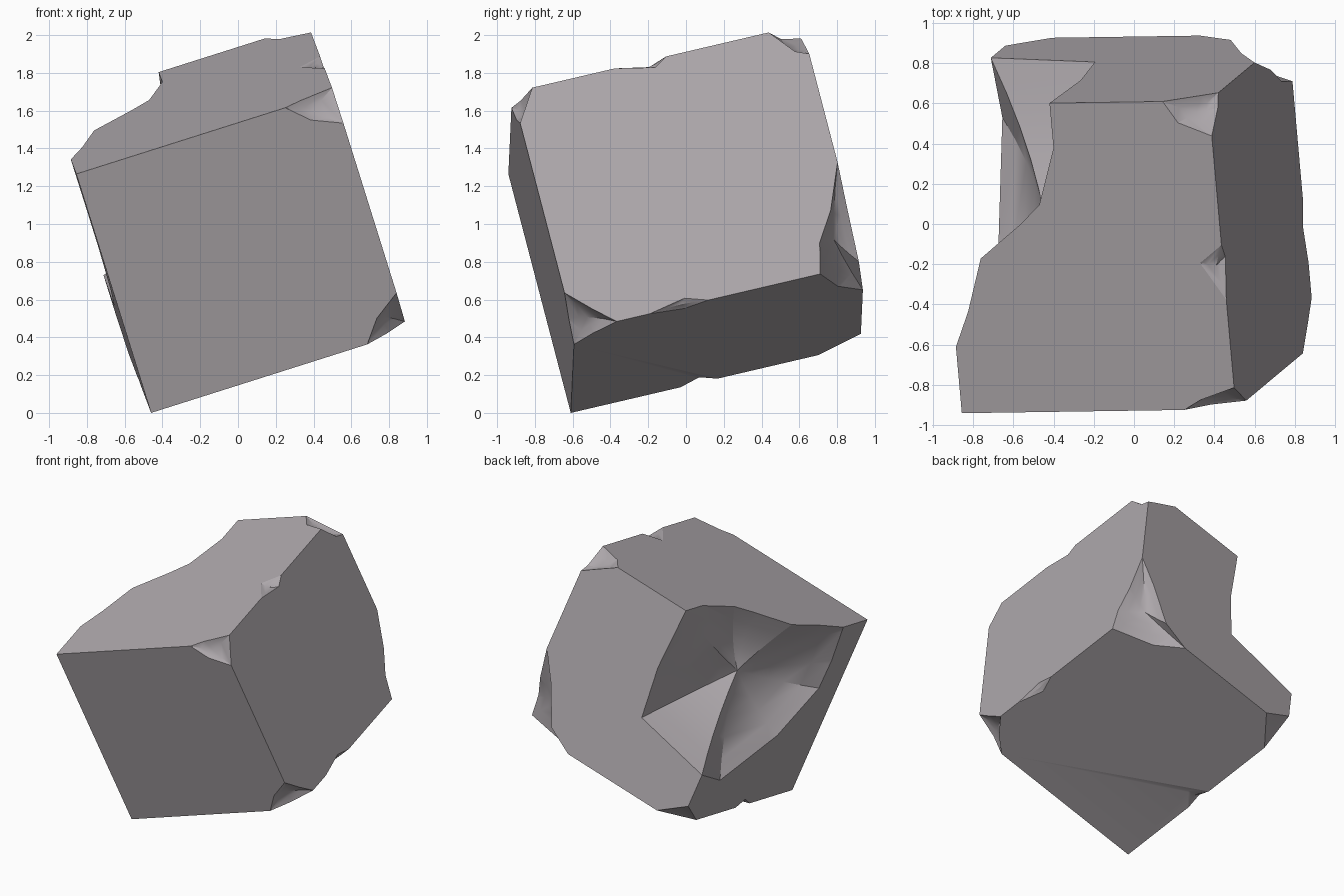
import bpy
import bmesh
from mathutils import Vector, Matrix

if "Cube" in bpy.data.objects:
    bpy.data.objects.remove(bpy.data.objects["Cube"], do_unlink=True)

# Block size: width, depth, height along its own tilted axes
W, D, H = 1.43, 1.58, 1.366
SIZE = Vector((W, D, H))

# Tilted frame standing on one corner
across = Vector((0.953, 0.014, 0.302)).normalized()
up = Vector((-0.28, -0.242, 0.93))
up = (up - across * up.dot(across)).normalized()
back = up.cross(across)
frame = Matrix((across, back, up)).transposed().to_4x4()
frame.translation = (-0.46, -0.61, 0)

stone = bpy.data.materials.new("warm_grey_stone")
stone.use_nodes = True
colour = (0.42, 0.39, 0.41, 1)
stone.diffuse_color = colour
shader = next(n for n in stone.node_tree.nodes if n.type == "BSDF_PRINCIPLED")
shader.inputs["Base Color"].default_value = colour
shader.inputs["Roughness"].default_value = 0.9


def make_object(name, bm):
    bmesh.ops.recalc_face_normals(bm, faces=bm.faces)
    mesh = bpy.data.meshes.new(name)
    bm.to_mesh(mesh)
    bm.free()
    mesh.materials.append(stone)
    obj = bpy.data.objects.new(name, mesh)
    bpy.context.collection.objects.link(obj)
    return obj


def chip(block, name, rim, depth, rings=1):
    """Scoop a bowl out of the block, meeting its faces along the rim."""
    rim = [Vector(p) for p in rim]
    centre = sum(rim, Vector()) / len(rim)
    out = Vector([any(p[i] >= SIZE[i] for p in rim) - any(p[i] <= 0 for p in rim)
                  for i in range(3)])
    inward = -out.normalized() * depth
    loops = []
    for k in range(1, rings + 1):
        t = k / (rings + 1)
        loops.append([centre.lerp(p, t) + inward * (1 - t ** 2) for p in rim])
    # Outer loop carries the bowl wall past the block surface
    loops.append([p + (p - q) * 0.2 for p, q in zip(rim, loops[-1])])

    bm = bmesh.new()
    verts = [[bm.verts.new(p) for p in loop] for loop in loops]
    tip = bm.verts.new(centre + inward)
    cap = bm.verts.new(centre + out * 0.8)
    for i in range(len(rim)):
        j = (i + 1) % len(rim)
        bm.faces.new((tip, verts[0][i], verts[0][j]))
        bm.faces.new((cap, verts[-1][j], verts[-1][i]))
        for a, b in zip(verts, verts[1:]):
            bm.faces.new((a[i], b[i], b[j]))
            bm.faces.new((a[i], b[j], a[j]))
    cutter = make_object(name + "_cutter", bm)
    cutter.hide_render = True
    mod = block.modifiers.new(name, "BOOLEAN")
    mod.operation = "DIFFERENCE"
    mod.solver = "EXACT"
    mod.object = cutter
    return cutter


# Stone block
bm = bmesh.new()
bmesh.ops.create_cube(bm, size=1)
for v in bm.verts:
    v.co = (v.co + Vector((0.5, 0.5, 0.5))) * SIZE
block = make_object("chipped_stone_block", bm)

# Large broken hollow at the upper back corner
cutters = [chip(block, "large_hollow", [
    (0, 0.34, H), (0.08, 0.52, H), (0.17, 0.79, H), (0.39, 0.96, H),
    (0.5, 1.06, H), (0.6, 1.35, H), (0.6, D, H), (0.62, D, 0.9),
    (0.58, D, 0.52), (0, D, 0.4), (0, 1.25, 0.3), (0, 0.64, 0.55),
    (0, 0.3, 0.87), (0, 0.29, 1.09)], 0.2, 4)]

# Corner chips
cutters += [
    chip(block, "top_front_chip", [
        (1.16, 0, H), (1.25, 0.05, H), (W, 0.11, H), (W, 0, 1.19),
        (1.27, 0, 1.26)], 0.03),
    chip(block, "bottom_front_chip", [
        (1.2, 0, 0), (1.29, 0, 0.12), (W, 0, 0.22), (W, 0.12, 0.1),
        (W, 0.23, 0), (1.32, 0.1, 0)], 0.03),
    chip(block, "bottom_back_chip", [
        (W, 1.34, 0), (W, 1.38, 0.17), (W, 1.48, 0.33), (W, D, 0.58),
        (1.3, D, 0.38), (1.16, D, 0.1), (0.97, D, 0), (1.14, 1.44, 0)], 0.04, 2),
    chip(block, "top_back_chip", [
        (1.19, D, H), (1.26, 1.47, H), (W, 1.4, H), (W, 1.51, 1.23),
        (W, D, 1.2), (1.36, D, 1.25)], 0.03),
    chip(block, "lower_back_chip", [(0, 1.35, 0), (0, D, 0.15), (0.2, D, 0)], 0.01),
]

# Small nicks along the edges
cutters += [
    chip(block, "lower_side_nick", [
        (W, 0.41, 0), (W, 0.61, 0.04), (W, 0.73, 0), (1.38, 0.6, 0)], 0.01),
    chip(block, "upper_side_nick", [
        (W, 0.56, H), (1.31, 0.75, H), (W, 0.84, H), (W, 0.77, 1.32)], 0.02),
    chip(block, "underside_nick", [
        (0, 0.6, 0), (0.1, 0.7, 0), (0, 0.8, 0), (0, 0.7, 0.05)], 0.01),
]

# Apply the cuts and remove the cutters
bpy.context.view_layer.update()
cut = bpy.data.meshes.new_from_object(
    block.evaluated_get(bpy.context.evaluated_depsgraph_get()))
block.modifiers.clear()
block.data = cut
for cutter in cutters:
    bpy.data.objects.remove(cutter, do_unlink=True)

# Tilt the block onto its corner and shade it
cut.transform(frame)
for obj in bpy.context.selected_objects:
    obj.select_set(False)
block.select_set(True)
bpy.context.view_layer.objects.active = block
bpy.ops.object.shade_smooth_by_angle(angle=0.5)
